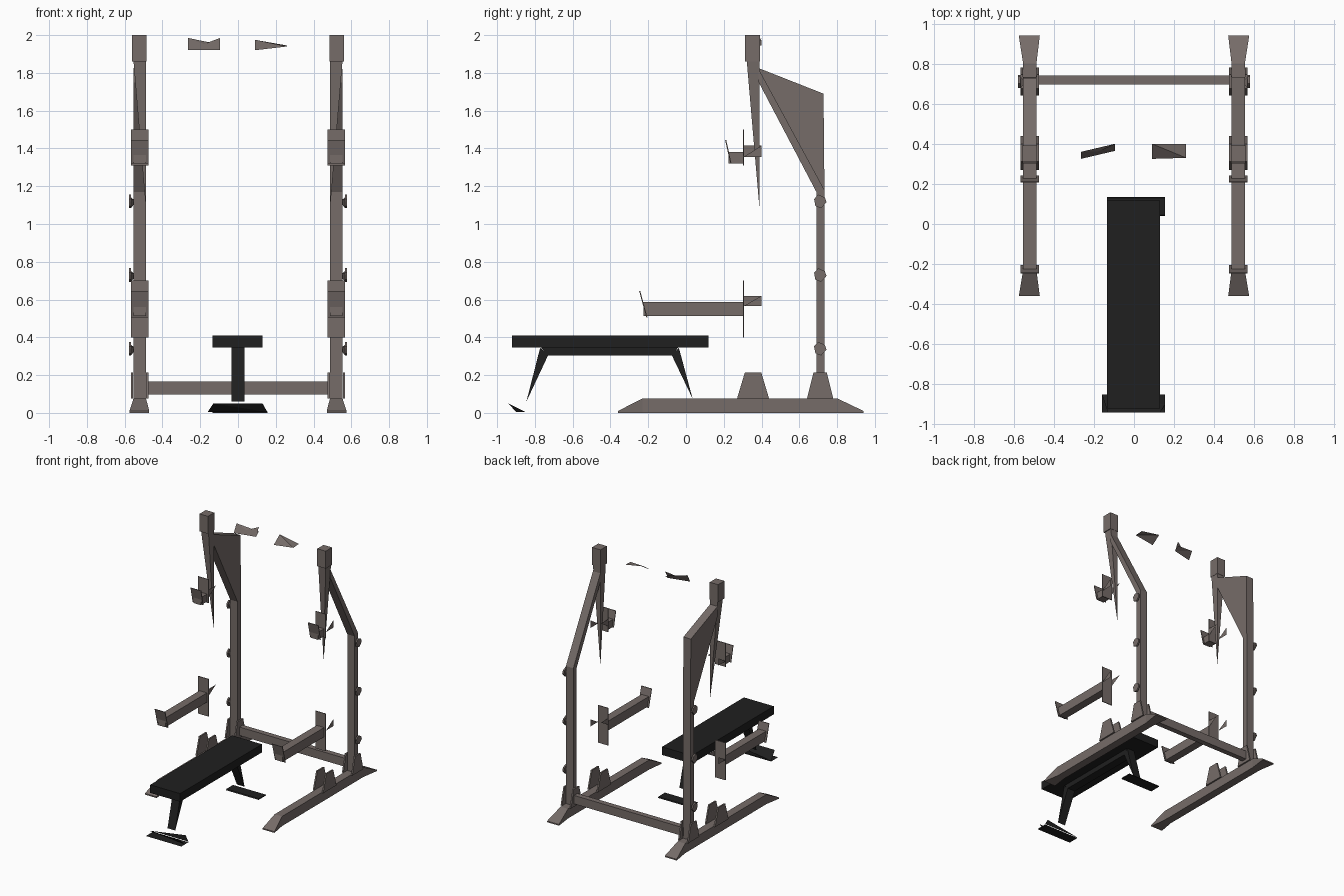
import bpy, bmesh
from mathutils import Vector

if "Cube" in bpy.data.objects:
    bpy.data.objects.remove(bpy.data.objects["Cube"])


def material(name, rgb):
    m = bpy.data.materials.new(name)
    m.use_nodes = True
    m.diffuse_color = (*rgb, 1)
    m.node_tree.nodes["Principled BSDF"].inputs["Base Color"].default_value = (*rgb, 1)
    return m


STEEL = material("warm grey steel", (0.18, 0.15, 0.14))
BLACK = material("matte black", (0.014, 0.014, 0.014))


def finish(name, bm, mat, mirror):
    if mirror:
        geom = bmesh.ops.duplicate(bm, geom=bm.verts[:] + bm.edges[:] + bm.faces[:])["geom"]
        for v in geom:
            if isinstance(v, bmesh.types.BMVert):
                v.co.x *= -1
    bmesh.ops.recalc_face_normals(bm, faces=bm.faces[:])
    me = bpy.data.meshes.new(name)
    bm.to_mesh(me)
    bm.free()
    me.materials.append(mat)
    ob = bpy.data.objects.new(name, me)
    bpy.context.collection.objects.link(ob)
    return ob


def prism(name, profile, x0, x1, mat=STEEL, mirror=False):
    """Extrude a (y, z) outline from x0 to x1."""
    bm = bmesh.new()
    a, b = [[bm.verts.new((x, y, z)) for y, z in profile] for x in (x0, x1)]
    bm.faces.new(a)
    bm.faces.new(b)
    for i in range(len(a)):
        j = (i + 1) % len(a)
        bm.faces.new((a[i], a[j], b[j], b[i]))
    return finish(name, bm, mat, mirror)


def box(name, x, y, z, mat=STEEL, mirror=False):
    return prism(name, [(y[0], z[0]), (y[1], z[0]), (y[1], z[1]), (y[0], z[1])], *x, mat, mirror)


def hull(name, points, mat=STEEL, mirror=False):
    bm = bmesh.new()
    for p in points:
        bm.verts.new(p)
    bmesh.ops.convex_hull(bm, input=bm.verts[:])
    return finish(name, bm, mat, mirror)


def triangles(name, tris, mat=STEEL, mirror=False):
    bm = bmesh.new()
    for t in tris:
        bm.faces.new([bm.verts.new(p) for p in t])
    return finish(name, bm, mat, mirror)


TUBE = (0.487, 0.553)    # tube sides in x
WIDE = (0.475, 0.567)    # bracket sides in x

# Floor rails with flared feet
box("floor_rail", TUBE, (-0.23, 0.80), (0, 0.077), mirror=True)
for name, y, tip in (("front_foot", -0.23, -0.36), ("rear_foot", 0.80, 0.94)):
    hull(name, [(x, y, z) for x in TUBE for z in (0, 0.077)]
         + [(x, tip, z) for x in (0.47, 0.575) for z in (0, 0.01)], mirror=True)

# Paired gusset plates beside each post
for name, y0, y1, inset in (("front_gusset", 0.27, 0.44, 0.042), ("rear_gusset", 0.64, 0.78, 0.035)):
    for side, x in (("inner", WIDE[0]), ("outer", WIDE[1] - 0.012)):
        prism(name + "_" + side, [(y0, 0.075), (y1, 0.075), (y1 - inset, 0.215), (y0 + inset, 0.215)],
              x, x + 0.012, mirror=True)

# Rear posts and crossbar
box("rear_post", TUBE, (0.69, 0.733), (0.07, 1.18), mirror=True)
box("crossbar", (-0.49, 0.49), (0.697, 0.74), (0.097, 0.165))

# Sloping brace on the left, filled brace on the right
prism("left_brace", [(0.385, 1.82), (0.733, 1.18), (0.69, 1.17), (0.385, 1.75)], *TUBE)
prism("right_filled_brace", [(0.385, 1.825), (0.728, 1.69), (0.733, 1.18), (0.69, 1.17), (0.385, 1.75)],
      -TUBE[1], -TUBE[0])

# Front uprights ending in a spike
box("upright_head", (0.485, 0.56), (0.312, 0.392), (1.86, 2.0), mirror=True)
hull("upright_spike", [(x, y, 1.86) for x in TUBE for y in (0.322, 0.39)]
     + [(0.487, 0.39, 1.07)], mirror=True)

# Bar hooks and safety arms share one bracket form
brackets = (
    ("bar_hook", (1.31, 1.50), (1.355, 1.415), (0.225, 1.32, 1.38), (0.207, 1.445, 0.235, 1.32)),
    ("safety_arm", (0.40, 0.70), (0.565, 0.62), (-0.225, 0.512, 0.587), (-0.248, 0.645, -0.21, 0.505)),
)
for name, plate, clip, arm, lip in brackets:
    box(name + "_plate", WIDE, (0.302, 0.308), plate, mirror=True)
    box(name + "_bar", TUBE, (arm[0], 0.305), arm[1:], mirror=True)
    ya, za, yb, zb = lip
    prism(name + "_lip", [(ya, za), (ya + 0.006, za), (yb + 0.006, zb), (yb, zb)], *WIDE, mirror=True)
    lo, hi = clip
    triangles(name + "_clip", [
        [(WIDE[1], 0.305, lo), (WIDE[1], 0.40, lo), (WIDE[1], 0.40, hi)],
        [(WIDE[0], 0.305, lo), (WIDE[0], 0.305, hi), (WIDE[0], 0.40, hi)],
    ], mirror=True)

# Plate pegs up the rear posts
for i, z in enumerate((0.34, 0.73, 1.12)):
    ring = [(0.71 + dy, z + dz) for dy, dz in
            ((-0.032, 0.012), (-0.01, 0.036), (0.025, 0.02), (0.034, -0.005), (0.005, -0.036), (-0.025, -0.025))]
    prism("peg_disc_%d" % (i + 1), ring, 0.566, 0.578, mirror=True)
    hull("peg_%d" % (i + 1), [(0.566, y, v) for y, v in ring[::2]] + [(0.54, 0.71, z)], mirror=True)

# Pull-up bar fragments
triangles("right_grip", [
    [(-0.265, 0.36, 1.985), (-0.265, 0.325, 1.92), (-0.095, 0.365, 1.92)],
    [(-0.095, 0.40, 1.985), (-0.095, 0.365, 1.92), (-0.265, 0.325, 1.92)],
    [(-0.265, 0.36, 1.985), (-0.095, 0.365, 1.92), (-0.095, 0.40, 1.95)],
])
triangles("left_grip", [
    [(0.09, 0.325, 1.92), (0.09, 0.40, 1.975), (0.26, 0.33, 1.94)],
    [(0.09, 0.40, 1.975), (0.26, 0.40, 1.945), (0.26, 0.33, 1.94)],
])

# Bench
box("bench_pad", (-0.135, 0.13), (-0.92, 0.118), (0.345, 0.41), BLACK)
prism("bench_beam", [(-0.77, 0.35), (-0.04, 0.35), (-0.07, 0.305), (-0.735, 0.305)], -0.034, 0.034, BLACK)
prism("bench_front_leg", [(-0.772, 0.345), (-0.73, 0.305), (-0.845, 0.06)], -0.034, 0.034, BLACK)
prism("bench_rear_leg", [(-0.038, 0.345), (-0.075, 0.305), (0.035, 0.075)], -0.034, 0.034, BLACK)
triangles("bench_front_foot", [
    [(-0.13, -0.94, 0.05), (0.13, -0.94, 0.05), (0.155, -0.90, 0.005)],
    [(-0.13, -0.94, 0.05), (0.155, -0.90, 0.005), (-0.16, -0.85, 0.005)],
    [(-0.16, -0.85, 0.005), (0.13, -0.85, 0.05), (0.155, -0.85, 0.005)],
    [(-0.16, -0.94, 0.0), (0.155, -0.94, 0.0), (0.155, -0.85, 0.0), (-0.16, -0.85, 0.0)],
], BLACK)
prism("bench_rear_foot", [(0.04, 0), (0.135, 0), (0.13, 0.008), (0.045, 0.008)], -0.135, 0.155, BLACK)
